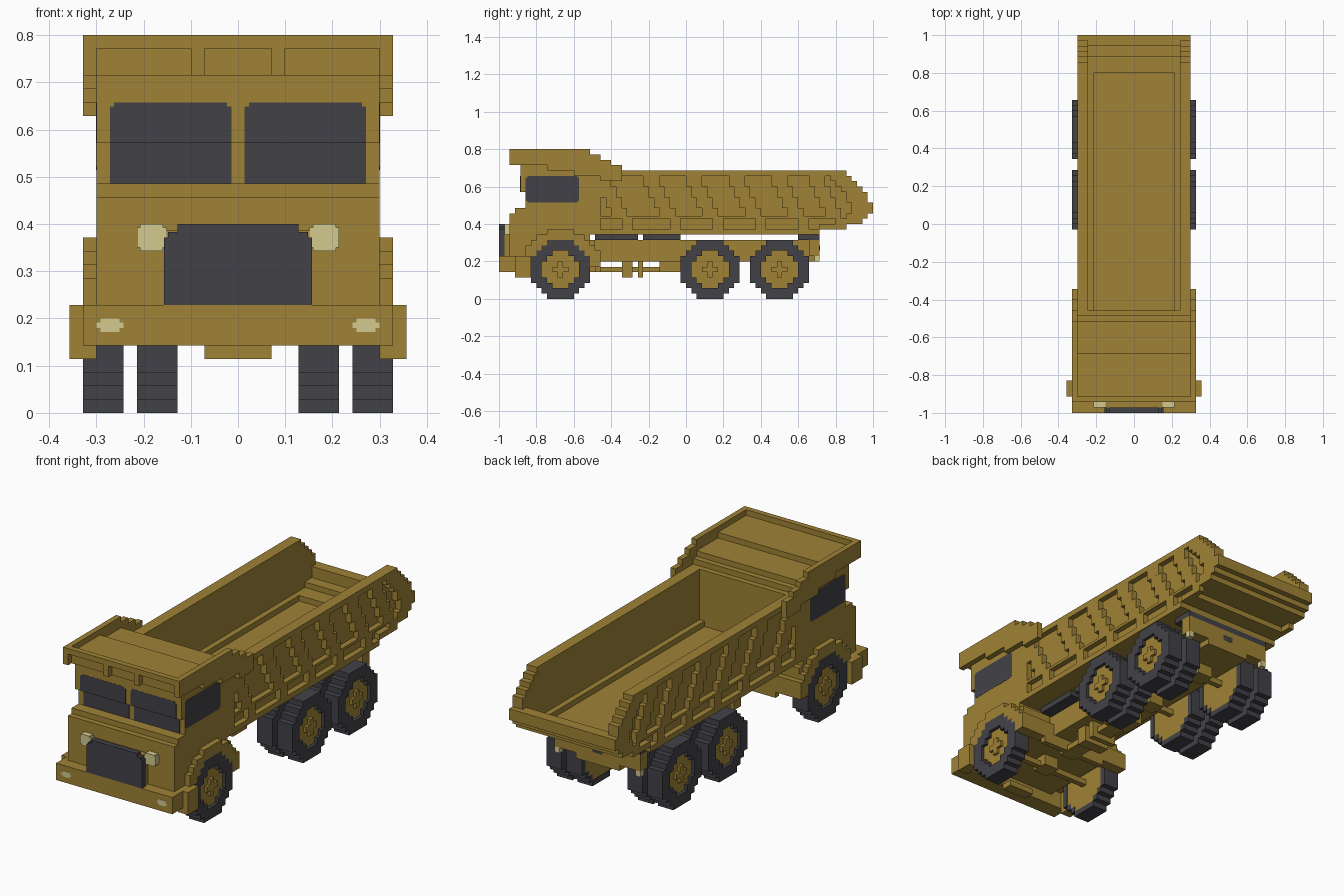
import bpy, bmesh, math

if "Cube" in bpy.data.objects:
    bpy.data.objects.remove(bpy.data.objects["Cube"], do_unlink=True)

U = 2 / 70  # one block of the grid


def material(name, rgb):
    m = bpy.data.materials.new(name)
    m.use_nodes = True
    m.diffuse_color = (*rgb, 1)
    b = m.node_tree.nodes["Principled BSDF"]
    b.inputs["Base Color"].default_value = (*rgb, 1)
    b.inputs["Roughness"].default_value = 0.9
    return m


GOLD = material("mustard paint", (0.345, 0.225, 0.036))
DARK = material("dark rubber and glass", (0.055, 0.053, 0.062))
LAMP = material("pale lamp", (0.66, 0.59, 0.28))


def boxes(name, mat, items, mirror=False):
    """One object from boxes (x0, x1, y0, y1, z0, z1) in block units."""
    bm = bmesh.new()
    for x0, x1, y0, y1, z0, z1 in items:
        vs = bmesh.ops.create_cube(bm, size=1)["verts"]
        for v in vs:
            v.co.x = U * (x0 if v.co.x < 0 else x1)
            v.co.y = U * (y0 if v.co.y < 0 else y1)
            v.co.z = U * (z0 if v.co.z < 0 else z1)
    me = bpy.data.meshes.new(name)
    bm.to_mesh(me)
    bm.free()
    me.materials.append(mat)
    ob = bpy.data.objects.new(name, me)
    bpy.context.collection.objects.link(ob)
    if mirror:
        ob.modifiers.new("mirror", 'MIRROR')
    return ob


def disc(x0, x1, cy, r, r_in=0, zmin=0, cz=5.5):
    """Blocky disc or ring facing x, made of rows of boxes."""
    def half(rad, d):
        return math.floor(math.sqrt(rad * rad - d * d)) + 0.5 if abs(d) < rad else 0
    out = []
    for d in range(-int(r), int(r) + 1):
        z = cz + d - 0.5
        if z < zmin:
            continue
        w, h = half(r, d), half(r_in, d)
        spans = [(-w, -h), (h, w)] if h else [(-w, w)]
        out += [(x0, x1, cy + a, cy + b, z, z + 1) for a, b in spans if b > a]
    return out


def plate(x0, x1, y0, y1, z0, z1, axis, c=0.3):
    """Thin pane with clipped corners; axis is the in-plane horizontal one."""
    a = (x0 + c, x1 - c, y0, y1) if axis == 'x' else (x0, x1, y0 + c, y1 - c)
    return [(*a, z0, z1), (x0, x1, y0, y1, z0 + c, z1 - c)]


# Wheels: front singles, rear duals, gold discs set into both faces
def wheel(name, cy, dual):
    inner = 4.5 if dual else 8.5
    tyre = disc(10.7, 11.5, cy, 5.5, 3.5) + disc(inner, inner + 0.3, cy, 5.5, 4.5)
    tyre += disc(inner + 0.3, 7.5 if dual else 10.7, cy, 5.5)
    hub = disc(10.7, 10.9, cy, 3.5) + disc(inner + 0.1, inner + 0.3, cy, 4.5)
    hub += [(10.9, 11.4, cy - 1.5, cy + 1.5, 5, 6), (10.9, 11.4, cy - .5, cy + .5, 4, 7)]
    if dual:
        tyre += disc(8.5, 10.7, cy, 5.5)
    boxes(name + "_tyres", DARK, tyre, True)
    boxes(name + "_hubs", GOLD, hub, True)
    boxes(name + "_axle", GOLD, [(-8.6, 8.6, cy - .5, cy + .5, 5, 6),
                                 (-1.5, 1.5, cy - 1.5, cy + 1.5, 5, 7)])


wheel("front_wheel", -23.5, False)
wheel("middle_wheel", 4.5, True)
wheel("rear_wheel", 17.5, True)

# Front bumper, fenders and mudguards behind the front wheels
boxes("front_bumper", GOLD, [(-11.5, 11.5, -35, -32, 5, 8),
                             (-2.5, 2.5, -32, -30, 4, 5)])
boxes("bumper_ends", GOLD, [(10.5, 12.5, -32, -29, 4, 8)], True)
boxes("bumper_lamps", LAMP, plate(8.5, 10.5, -35.03, -34.9, 6, 7, 'x'), True)
boxes("front_fenders", GOLD, disc(10.5, 11.5, -23.5, 7.5, 5.5, 8), True)
boxes("mudguards", GOLD, [(4.5, 11.5, -18, -16, 6, 9),
                          (4.5, 10.5, -18, -17, 9, 11)], True)

# Cab
boxes("cab", GOLD, [
    (-8.3, 8.3, -33, -18, 7, 16),
    (-10.5, 10.5, -33, -29, 8, 16),
    (-10.5, 10.5, -29, -18, 11, 16),
    (-10.5, 10.5, -32, -18, 16, 17),
    (-10.5, 10.5, -30, -18, 17, 20),
    (-10.5, 10.5, -31, -18, 20, 25),
    (-5.3, 5.3, -34, -33, 8, 13.5)])
boxes("grille", DARK, [(-5.5, 5.5, -35, -34, 8, 13), (-4.5, 4.5, -35, -34, 13, 14),
                       (-5.2, 5.2, -35, -34, 13, 13.4)])
boxes("headlights", LAMP, plate(5.3, 7.5, -34, -33, 12, 14, 'x', 0.25), True)
boxes("windshield", DARK, [
    (0.5, 9.5, -30.03, -29.9, 17, 20),
    (0.5, 9.5, -31.03, -30.9, 20, 22.7),
    (0.8, 9.2, -31.03, -30.9, 22.7, 23)], True)
boxes("side_windows", DARK, plate(10.4, 10.53, -30, -20, 18, 23, 'y'), True)

# Roof canopy: visor frame, stepped roof and stepped side rails
boxes("roof", GOLD, [
    (-10.5, 10.5, -32, -24, 25, 27),
    (-10.5, 10.5, -24, -18, 25, 26),
    (-10.5, 10.5, -18, -17, 24, 25),
    (-11.5, 11.5, -33, -32, 27, 28)])
boxes("visor_ribs", GOLD, [(2.5, 3.5, -33, -32, 25, 27),
                           (10.5, 11.5, -33, -32, 25, 27)], True)
boxes("canopy_rails", GOLD, [
    (10.5, 11.5, -33, -26, 25, 28),
    (10.5, 11.5, -26, -21, 24, 28),
    (10.5, 11.5, -21, -18, 23, 28),
    (10.5, 11.5, -18, -16, 23, 27),
    (10.5, 11.5, -16, -14, 22, 26),
    (10.5, 11.5, -14, -12, 22, 25)], True)

# Dump bed: floor rising to the tail lip
boxes("bed_floor", GOLD, [
    (-9.5, 9.5, -18, 25, 12, 14),
    (-10.5, 10.5, 25, 28, 13, 14),
    (-10.5, 10.5, 28, 31, 14, 15),
    (-10.5, 10.5, 31, 33, 14, 16),
    (-10.5, 10.5, 33, 34, 15, 18),
    (-10.5, 10.5, 34, 35, 16, 18)])
boxes("bed_front_wall", GOLD, [(-10.5, 10.5, -18, -16, 12, 24)])
boxes("bed_ledges", GOLD, [(7.5, 8.5, -16, 28, 14, 15)], True)

# Bed sides: stepped tail outline, thicker at the tail edge
tail = [25, 28, 33, 34, 35, 35, 34, 34, 33, 32, 31, 30]  # end of each row from z 12
boxes("bed_sides", GOLD, [(8.5, 9.5, -18, e, 12 + i, 13 + i)
                          for i, e in enumerate(tail)], True)
boxes("bed_tail_edges", GOLD, [(9.5, 10.5, max(27, e - 4), e, 12 + i, 13 + i)
                               for i, e in enumerate(tail) if e > 27], True)
boxes("bed_rails", GOLD, [(9.5, 10.5, -18, 30, 23, 24),
                          (9.5, 10.5, -18, 25, 12, 13)], True)

# Slanted ribs along the bed sides, with short posts below
ribs = []
for y in (-17, -8, 0, 8, 16, 23):
    for k in range(4):
        ribs.append((9.5, 10.5, y + k, y + k + 3, 21 - 2 * k, 23 - 2 * k))
    ribs.append((9.5, 10.5, y + 5, y + 7, 13, 15))
boxes("bed_ribs", GOLD, ribs, True)
boxes("bed_lower_rails", GOLD, [(9.5, 10.5, -18, 27, 15, 15.5)], True)

# Chassis, pads under the bed, drive shaft and tail
boxes("chassis", GOLD, [
    (-4.3, 4.3, -18, 25, 7, 11),
    (-8.5, 8.5, 23, 25, 8, 11),
    (-1.5, 1.5, -18, -1, 5, 6),
    (-2.5, 2.5, -12, -10, 4, 7),
    (-2.5, 2.5, -9, -8, 4, 7),
    (-2.5, 2.5, -5, -1, 5, 7),
    (-6.5, 6.5, -17, -16, 5, 7)])
boxes("bed_pads", DARK, [
    (-6.5, 6.5, -17, -9, 11, 12),
    (-6.5, 6.5, -8, -1, 11, 12),
    (-8.5, 8.5, 21, 25, 11, 12)])
boxes("tail_lamps", LAMP, [(7.5, 8.5, 24, 25, 7, 8)], True)
boxes("tail_socket", DARK, [(-1, 1, 24.9, 25.03, 9, 10)])
